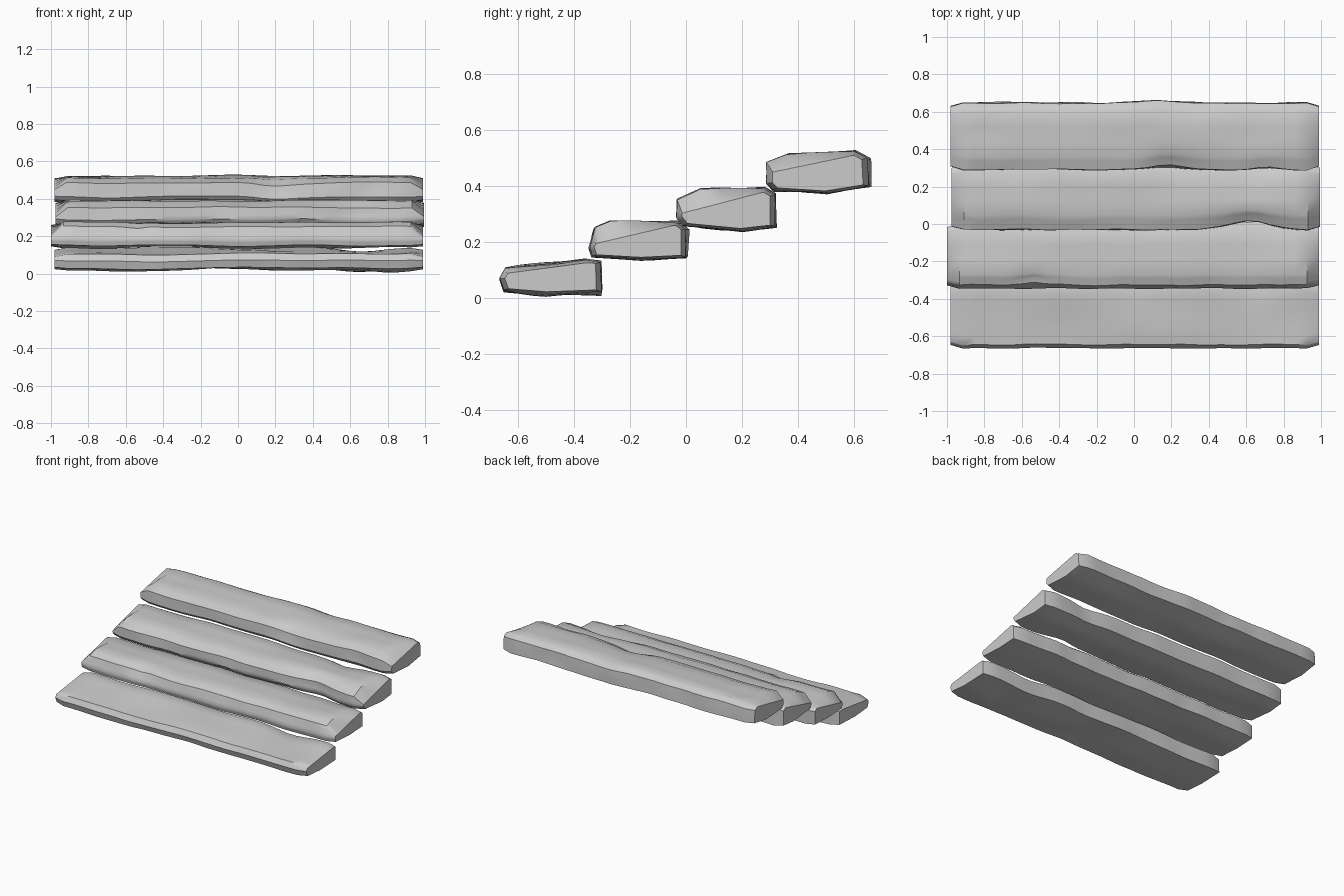
import bpy
import bmesh
import math
from mathutils import Vector, noise

old = bpy.data.objects.get("Cube")
if old:
    bpy.data.objects.remove(old)

stone = bpy.data.materials.new("grey_stone")
stone.use_nodes = True
GREY = (0.6, 0.6, 0.6, 1)
stone.diffuse_color = GREY
stone.node_tree.nodes["Principled BSDF"].inputs["Base Color"].default_value = GREY

# Cross-sections (y, z), running from the lower front over the top to the back
FIRST = [(-.65, .03), (-.665, .07), (-.645, .105), (-.5, .12), (-.36, .138),
         (-.305, .13), (-.302, .025), (-.5, .018)]
SECOND = [(-.335, .15), (-.345, .18), (-.325, .25), (-.27, .272), (-.03, .273),
          (.0, .25), (.0, .148), (-.16, .14)]
THIRD = [(-.01, .262), (-.032, .29), (-.03, .355), (.05, .39), (.28, .393),
         (.318, .37), (.318, .255), (.2, .242)]
FOURTH = [(.31, .388), (.29, .41), (.292, .485), (.36, .512), (.6, .525),
          (.645, .5), (.65, .4), (.5, .376)]

# Local bulges and dents: centre, radius, push
DENTS = {
    "first_step": [((-.65, -.5, .02), .2, (0, 0, -.012)), ((.8, -.5, .02), .15, (0, 0, -.012)),
                   ((.65, -.3, .13), .2, (0, .005, -.02)), ((.0, -.5, .02), .2, (0, 0, .015))],
    "second_step": [((-.56, -.3, .25), .06, (0, .02, -.02)), ((.65, 0, .25), .2, (0, .01, 0))],
    "third_step": [((.62, -.03, .33), .2, (0, .05, 0)), ((.65, .3, .38), .18, (0, -.02, -.01))],
    "fourth_step": [((.18, .29, .48), .15, (0, .025, -.015)), ((.13, .65, .45), .18, (0, .018, 0)),
                    ((-.8, .5, .52), .08, (0, 0, -.02)), ((.7, .29, .45), .12, (0, .015, 0))],
}


def resample(points, per_edge=3):
    """Split each profile edge so the stone can undulate."""
    result = []
    for a, b in zip(points, points[1:] + points[:1]):
        a, b = Vector(a), Vector(b)
        result += [a.lerp(b, i / per_edge) for i in range(per_edge)]
    return result


def stone_step(name, profile, left_x, right_x, cut):
    ring = resample(profile)
    low = min(p.y for p in ring)
    high = max(p.y for p in ring)
    front = min(p.x for p in ring)
    back = max(p.x for p in ring)
    middle = Vector(((front + back) / 2, (low + high) / 2))
    bm = bmesh.new()
    rings = []
    count = 30
    for i in range(count + 1):
        t = i / count
        x = left_x + (right_x - left_x) * t
        verts = []
        for p in ring:
            q = p.copy()
            # Chipped ends: the front top corner slopes down to a flat cap
            if i in (0, count):
                depth = (q.x - front) / (back - front)
                ceiling = high - (high - low) * cut * (1 - depth)
                q.y = min(q.y, ceiling)
                q = middle + (q - middle) * .9
            co = Vector((x, q.x, q.y))
            wave = noise.noise(Vector((x * 3, q.x * 5, q.y * 5)))
            ripple = noise.noise(Vector((x * 6 + 9, q.x * 6, q.y * 6)))
            if 0 < i < count:
                co.z += .010 * wave
                co.y += .008 * ripple
            for centre, radius, push in DENTS[name]:
                d = (co - Vector(centre)).length / radius
                co += Vector(push) * math.exp(-d * d * 2)
            verts.append(bm.verts.new(co))
        rings.append(verts)
    # Skin between neighbouring sections, then the two end caps
    for a, b in zip(rings, rings[1:]):
        for j in range(len(a)):
            k = (j + 1) % len(a)
            bm.faces.new((a[j], a[k], b[k], b[j]))
    bm.faces.new(rings[0])
    bm.faces.new(rings[-1])
    bmesh.ops.recalc_face_normals(bm, faces=bm.faces)
    mesh = bpy.data.meshes.new(name)
    bm.to_mesh(mesh)
    bm.free()
    mesh.materials.append(stone)
    step = bpy.data.objects.new(name, mesh)
    bpy.context.collection.objects.link(step)
    bpy.ops.object.select_all(action="DESELECT")
    step.select_set(True)
    bpy.context.view_layer.objects.active = step
    bpy.ops.object.shade_smooth_by_angle(angle=math.radians(40))


stone_step("first_step", FIRST, -.98, .99, .4)
stone_step("second_step", SECOND, -1, .99, .6)
stone_step("third_step", THIRD, -.975, .995, .6)
stone_step("fourth_step", FOURTH, -.98, .99, .5)
